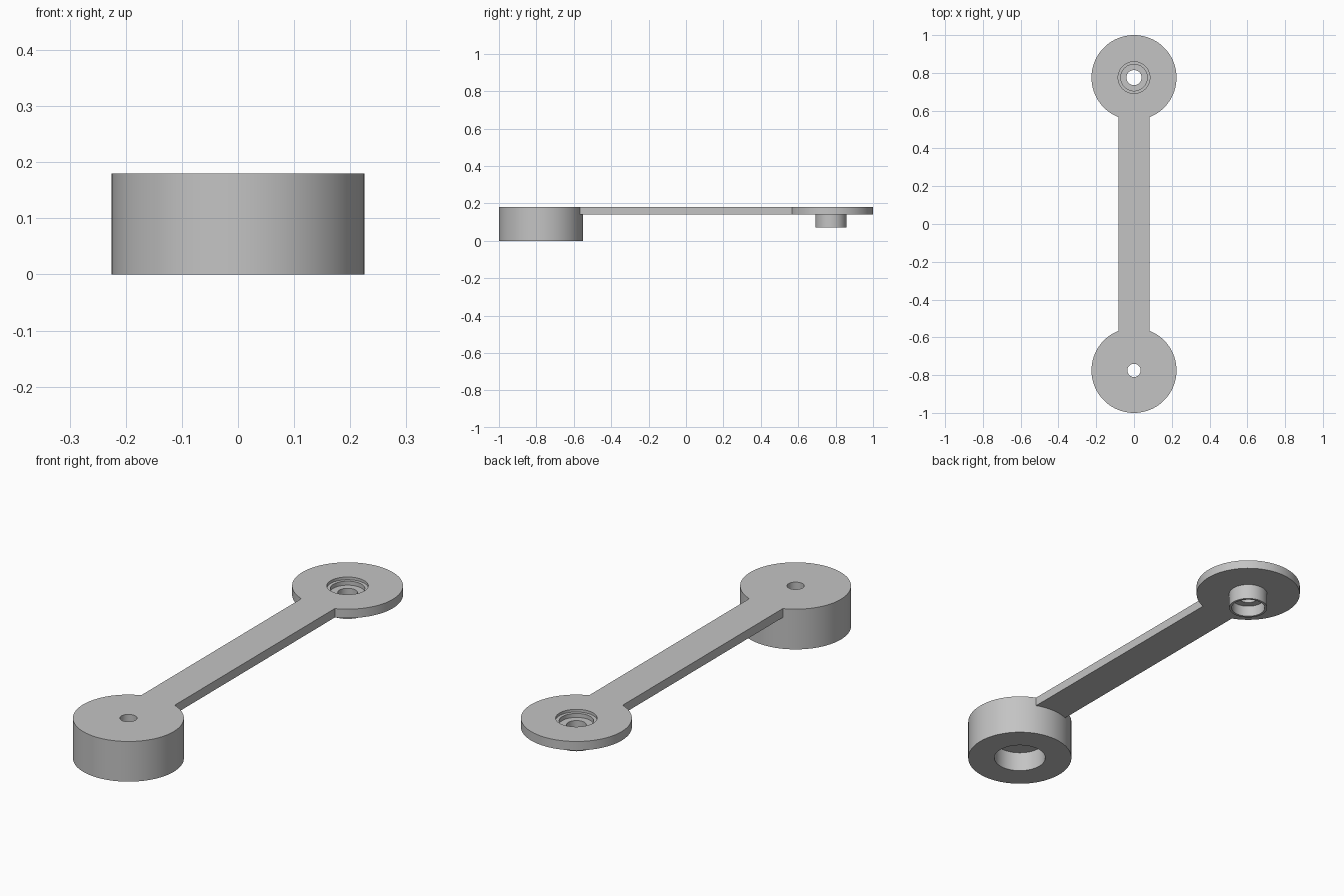
import bpy
import bmesh
from math import tau, radians, sqrt

cube = bpy.data.objects.get("Cube")
if cube:
    bpy.data.objects.remove(cube, do_unlink=True)

grey = bpy.data.materials.new("plain grey")
grey.use_nodes = True
colour = (0.55, 0.55, 0.55, 1)
grey.diffuse_color = colour
grey.node_tree.nodes["Principled BSDF"].inputs["Base Color"].default_value = colour

TOP, PLATE, RADIUS, REACH = 0.18, 0.14, 0.225, 0.775
ARM_HALF = 0.083


def finish(name, bm):
    bmesh.ops.recalc_face_normals(bm, faces=bm.faces)
    mesh = bpy.data.meshes.new(name)
    bm.to_mesh(mesh)
    bm.free()
    mesh.materials.append(grey)
    obj = bpy.data.objects.new(name, mesh)
    bpy.context.collection.objects.link(obj)
    return obj


def turned(name, profile, y, steps=96):
    """Revolve a closed (radius, height) profile about a vertical axis."""
    bm = bmesh.new()
    verts = [bm.verts.new((r, y, z)) for r, z in profile]
    edges = [bm.edges.new((v, verts[i - 1])) for i, v in enumerate(verts)]
    bmesh.ops.spin(bm, geom=verts + edges, cent=(0, y, 0), axis=(0, 0, 1),
                   angle=tau, steps=steps)
    bmesh.ops.remove_doubles(bm, verts=bm.verts, dist=1e-4)
    return finish(name, bm)


# Deep front hub: small hole above, wide socket below
front_hub = turned("front_hub", [
    (RADIUS, 0), (RADIUS, TOP), (0.035, TOP),
    (0.035, 0.09), (0.111, 0.09), (0.111, 0)], -REACH)

# Thin back disc with stepped recess and hollow boss underneath
back_disc = turned("back_disc", [
    (RADIUS, PLATE), (RADIUS, TOP), (0.084, TOP), (0.084, 0.168),
    (0.07, 0.168), (0.07, 0.15), (0.04, 0.15), (0.04, 0.12),
    (0.072, 0.12), (0.072, 0.07), (0.083, 0.07), (0.083, PLATE)], REACH)

# Flat arm reaching a little way into both round ends
end = REACH - sqrt(RADIUS ** 2 - ARM_HALF ** 2) + 0.04
bm = bmesh.new()
bmesh.ops.create_cube(bm, size=1)
bmesh.ops.scale(bm, vec=(2 * ARM_HALF, 2 * end, TOP - PLATE), verts=bm.verts)
bmesh.ops.translate(bm, vec=(0, 0, (TOP + PLATE) / 2), verts=bm.verts)
link = finish("connecting_link", bm)

# Fuse the ends and arm into one solid
for part in (front_hub, back_disc):
    mod = link.modifiers.new("fuse", "BOOLEAN")
    mod.operation, mod.solver, mod.object = "UNION", "EXACT", part

bpy.ops.object.select_all(action="DESELECT")
link.select_set(True)
bpy.context.view_layer.objects.active = link
for name in [m.name for m in link.modifiers]:
    bpy.ops.object.modifier_apply(modifier=name)
for part in (front_hub, back_disc):
    bpy.data.objects.remove(part, do_unlink=True)

bpy.ops.object.shade_smooth_by_angle(angle=radians(30))
